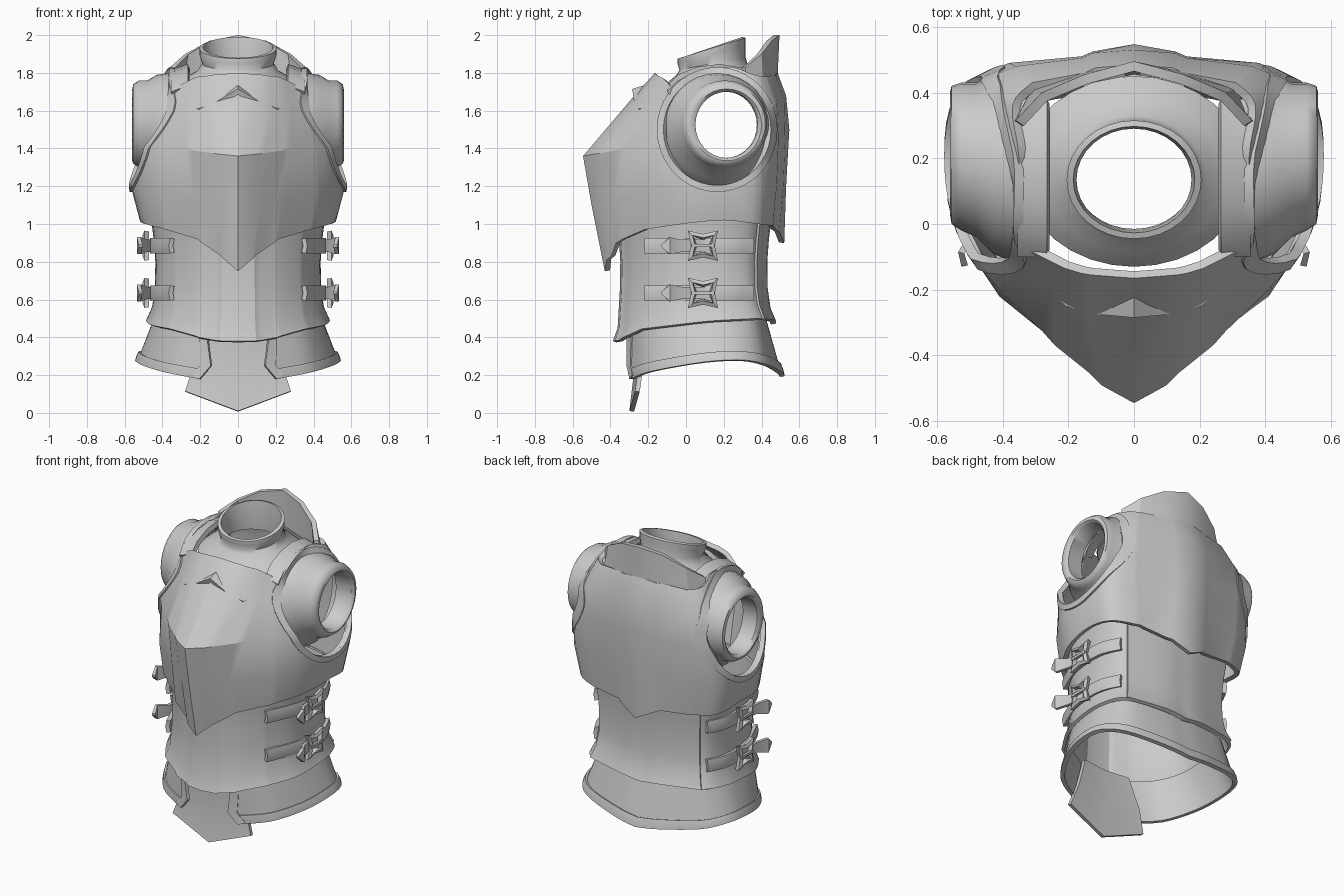
import bpy, bmesh, math
from mathutils import Vector
from mathutils.bvhtree import BVHTree

steel = bpy.data.materials.new("grey steel")
steel.diffuse_color = (0.6, 0.6, 0.6, 1)


def smooth(cols, n):
    """Catmull-Rom resampling of columns of points."""
    out = []
    for i in range(len(cols) - 1):
        a, b, c, d = (cols[max(0, min(len(cols) - 1, i + k))] for k in (-1, 0, 1, 2))
        for s in range(n):
            t = s / n
            out.append([tuple(0.5 * (2 * q + (r - p) * t + (2 * p - 5 * q + 4 * r - w) * t * t
                        + (3 * q - p - 3 * r + w) * t ** 3) for p, q, r, w in zip(*v))
                        for v in zip(a, b, c, d)])
    return out + [cols[-1]]


def loft(name, cols, thick=0.0, mirror=True, angle=28, cutter=None, closed=False):
    """Skin a grid of columns, mirror it in x, thicken it inwards."""
    bm = bmesh.new()
    for sx in ((1, -1) if mirror else (1,)):
        g = [[bm.verts.new((p[0] * sx, p[1], p[2])) for p in c] for c in cols]
        if closed:
            g.append(g[0])
        for a, b in zip(g, g[1:]):
            for j in range(len(a) - 1):
                f = [a[j], b[j], b[j + 1], a[j + 1]]
                bm.faces.new(f if sx > 0 else f[::-1])
    bmesh.ops.remove_doubles(bm, verts=bm.verts, dist=0.0005)
    me = bpy.data.meshes.new(name)
    bm.to_mesh(me)
    bm.free()
    ob = bpy.data.objects.new(name, me)
    bpy.context.collection.objects.link(ob)
    me.materials.append(steel)
    bpy.ops.object.select_all(action='DESELECT')
    ob.select_set(True)
    bpy.context.view_layer.objects.active = ob
    if thick:
        m = ob.modifiers.new("thickness", 'SOLIDIFY')
        m.thickness, m.offset = thick, -1
        bpy.ops.object.modifier_apply(modifier=m.name)
    if cutter:
        m = ob.modifiers.new("cut", 'BOOLEAN')
        m.operation, m.object, m.solver = 'DIFFERENCE', cutter, 'EXACT'
        bpy.ops.object.modifier_apply(modifier=m.name)
    bpy.ops.object.shade_smooth_by_angle(angle=math.radians(angle))
    return ob


def rings(name, specs, axis, n=32, mirror=False):
    """Tube of ellipses: (pos, c1, c2, r1, r2, tilt) along x or z."""
    cols = []
    for k in range(n):
        a = 2 * math.pi * k / n
        u, v = math.cos(a), math.sin(a)
        if axis == 'x':
            cols.append([(p, c1 + r1 * u, c2 + r2 * v) for p, c1, c2, r1, r2, t in specs])
        else:
            cols.append([(c1 + r1 * u, c2 + r2 * v, p + t * v) for p, c1, c2, r1, r2, t in specs])
    return loft(name, cols, 0.008, mirror, 50, closed=True)


# Arm hole cutter, one bar through both sides
CY, CZ, RY, RZ = 0.165, 1.5, 0.285, 0.295
bpy.ops.mesh.primitive_cylinder_add(vertices=36, radius=1, depth=2, location=(0, CY, CZ),
                                    rotation=(0, math.pi / 2, 0))
cutter = bpy.context.object
cutter.name = "arm_hole_cutter"
cutter.scale = (RZ, RY, 1)
cutter.hide_render = True
cutter.hide_set(True)
bpy.context.view_layer.update()

# Chest plate: columns from front ridge to back ridge, bottom to top
front = [
    [(0, -.43, .75), (0, -.5, 1.1), (0, -.545, 1.36), (0, -.29, 1.66), (0, -.165, 1.80)],
    [(.07, -.42, .81), (.08, -.465, 1.1), (.10, -.49, 1.37), (.14, -.26, 1.66), (.13, -.155, 1.79)],
    [(.09, -.395, .83), (.115, -.435, 1.1), (.14, -.45, 1.375), (.18, -.235, 1.655), (.16, -.15, 1.785)],
    [(.19, -.37, .90), (.20, -.39, 1.13), (.24, -.37, 1.39), (.25, -.195, 1.64), (.21, -.135, 1.78)],
    [(.215, -.335, .92), (.235, -.35, 1.13), (.28, -.325, 1.40), (.28, -.17, 1.63), (.24, -.12, 1.77)],
]
side = [
    [(.38, -.22, .97), (.41, -.22, 1.16), (.40, -.21, 1.42), (.33, -.13, 1.61), (.30, -.09, 1.74)],
    [(.49, -.02, 1.0), (.53, -.02, 1.18), (.51, -.06, 1.40), (.40, -.06, 1.59), (.35, -.05, 1.71)],
    [(.52, .2, 1.02), (.565, .2, 1.19), (.55, .2, 1.4), (.5, .2, 1.6), (.35, .2, 1.83)],
    [(.49, .38, 1.0), (.53, .39, 1.19), (.52, .41, 1.4), (.47, .41, 1.6), (.37, .36, 1.79)],
    [(.34, .46, .99), (.37, .48, 1.2), (.38, .49, 1.45), (.36, .48, 1.65), (.31, .43, 1.78)],
]
back = [
    [(.15, .475, .97), (.16, .495, 1.2), (.16, .51, 1.45), (.16, .505, 1.65), (.15, .46, 1.79)],
    [(.12, .495, .96), (.125, .515, 1.2), (.125, .525, 1.45), (.125, .52, 1.65), (.12, .475, 1.79)],
    [(0, .52, .9), (0, .53, 1.2), (0, .547, 1.5), (0, .53, 1.68), (0, .485, 1.8)],
]
chest_cols = front + smooth(side, 4) + back
tree = BVHTree.FromPolygons(
    [p for c in chest_cols for p in c],
    [(i * 5 + j, i * 5 + 5 + j, i * 5 + 6 + j, i * 5 + 1 + j)
     for i in range(len(chest_cols) - 1) for j in range(4)])
loft("chest_plate", chest_cols, 0.028, cutter=cutter)

# Raised rim around each arm hole, laid on the chest surface
rim = []
for k in range(40):
    a = 2 * math.pi * k / 40
    col = []
    for s in (1.12, 1.0):
        y, z = CY + RY * s * math.cos(a), CZ + RZ * s * math.sin(a)
        hit = tree.ray_cast(Vector((1, y, z)), Vector((-1, 0, 0)))[0]
        x = hit.x if hit else tree.find_nearest(Vector((.36, y, z)))[0].x
        col.append((x + .014, y, z))
    rim.append(col)
loft("arm_hole_rim", rim, 0.03, closed=True)

# Chevron ledge on the upper chest
loft("chest_chevron", [[(0, -.285, 1.715), (0, -.19, 1.745)],
                       [(.11, -.275, 1.65), (.12, -.185, 1.675)],
                       [(.21, -.25, 1.61), (.265, -.175, 1.622)]], 0.03)

# Flared collar at the back of the neck
loft("back_collar", [[(.37, .31, 1.70), (.36, .315, 1.83)], [(.31, .41, 1.73), (.28, .40, 1.90)],
                     [(.16, .46, 1.75), (.15, .455, 1.97)], [(0, .485, 1.78), (0, .495, 2.0)]], 0.03)

# Shoulder straps over the top
over = [(-.10, 1.72), (-.04, 1.78), (.06, 1.82), (.18, 1.835), (.30, 1.815), (.38, 1.76)]
loft("shoulder_strap", [[(.355, y, z - .02), (.265, y, z + .012)] for y, z in over], 0.03)

# Under-shirt: neck with tilted opening, and sleeves
rings("neck", [(1.72, 0, .16, .345, .29, .02), (1.78, 0, .15, .27, .235, .02), (1.81, 0, .14, .215, .19, .02),
               (1.85, 0, .14, .19, .175, .035), (1.90, 0, .135, .205, .18, .05),
               (1.93, 0, .135, .205, .18, .055), (1.935, 0, .135, .185, .162, .055),
               (1.86, 0, .135, .175, .155, .04), (1.78, 0, .14, .18, .155, .02)], 'z')
rings("sleeve", [(.36, .17, 1.5, .29, .30, 0), (.43, .18, 1.515, .27, .275, 0), (.48, .195, 1.525, .235, .235, 0),
                 (.525, .205, 1.53, .225, .23, 0), (.555, .21, 1.53, .21, .21, 0),
                 (.56, .215, 1.525, .185, .19, 0), (.545, .215, 1.525, .165, .175, 0),
                 (.44, .21, 1.525, .165, .175, 0)], 'x', mirror=True)

# Waist plate: outline scaled per level, lower hem dips at the front
outline = [(0, -.355), (.09, -.345), (.115, -.325), (.19, -.305), (.215, -.285), (.33, -.215),
           (.42, -.06), (.445, .1), (.435, .25), (.36, .375), (.13, .425), (0, .43)]
hem = [.38, .382, .385, .40, .41, .445, .465, .485, .495, .50, .49, .475]


def waist_col(i, grow=0.0):
    x, y = outline[i]
    h = hem[i]
    rows = [(h, 1.09), (h + .07, 1.02), (.66, .985), (.8, .98), (.92, 1.0), (1.06, 1.04)]
    return [(x * (s + grow), y * (s + grow), z) for z, s in rows]


waist = [waist_col(i) for i in range(12)]
loft("waist_plate", waist[:5] + smooth(waist[5:], 4), 0.02)
loft("waist_back_plate", smooth([waist_col(i, .02) for i in (9, 10, 11)], 3), 0.015)

# Hip skirt, open at the front, with raised border
low = [(.205, -.285, .18), (.38, -.2, .215), (.49, -.03, .25), (.53, .14, .275), (.51, .3, .28),
       (.40, .42, .255), (.15, .495, .215), (0, .51, .195)]
top = [(.17, -.30, .45), (.33, -.21, .47), (.42, -.06, .49), (.44, .1, .51), (.43, .25, .51),
       (.35, .375, .51), (.13, .42, .50), (0, .425, .49)]


def skirt(t0, t1, grow):
    return smooth([[tuple((a + (b - a) * t) * (g if k < 2 else 1) for k, (a, b) in enumerate(zip(p, q)))
                    for t, g in ((t0, 1 + grow), ((t0 + t1) / 2, 1 + grow * 1.2), (t1, 1 + grow))]
                   for p, q in zip(low, top)], 4)


loft("hip_skirt", skirt(0, 1, 0), 0.015)
loft("skirt_border", skirt(0, .2, .025), 0.02)
loft("skirt_front_border", [[(.205, -.30, .18), (.145, -.315, .25), (.17, -.315, .44)],
                            [(.25, -.285, .20), (.20, -.295, .25), (.21, -.29, .44)]], 0.02)

# Pointed front tabard
loft("front_tabard", [[(0, -.30, .01), (0, -.275, .22), (0, -.29, .45)],
                      [(.28, -.27, .115), (.235, -.25, .25), (.17, -.27, .45)]], 0.025)

# Side straps, tongues and buckles
for n, z in (("upper", .885), ("lower", .635)):
    path = [(.355, -.22), (.415, -.08), (.45, .03), (.462, .12), (.452, .25), (.40, .36)]
    loft(n + "_strap", smooth([[(x + .004, y, z - .04), (x + .012, y, z), (x + .004, y, z + .04)]
                               for x, y in path], 3), 0.025)
    loft(n + "_strap_tongue", [[(.525, -.13, z - .006), (.525, -.13, z + .006)],
                               [(.535, -.085, z - .045), (.535, -.085, z + .045)],
                               [(.495, -.02, z - .032), (.495, -.02, z + .032)],
                               [(.475, .1, z - .032), (.475, .1, z + .032)]], 0.02)
    # Buckle frame: square loop with flared corners, plus a pin
    outer = [(-1, -1), (0, -.78), (1, -1), (.78, 0), (1, 1), (0, .78), (-1, 1), (-.78, 0)]
    loft(n + "_buckle", [[(.495, .09 + .08 * u, z + .08 * v),
                          (.505, .09 + .055 * u, z + .055 * v)] for u, v in outer], 0.025, closed=True)
    loft(n + "_buckle_pin", [[(.507, .03, z - .008), (.507, .03, z + .008)],
                             [(.507, .15, z - .008), (.507, .15, z + .008)]], 0.015)
